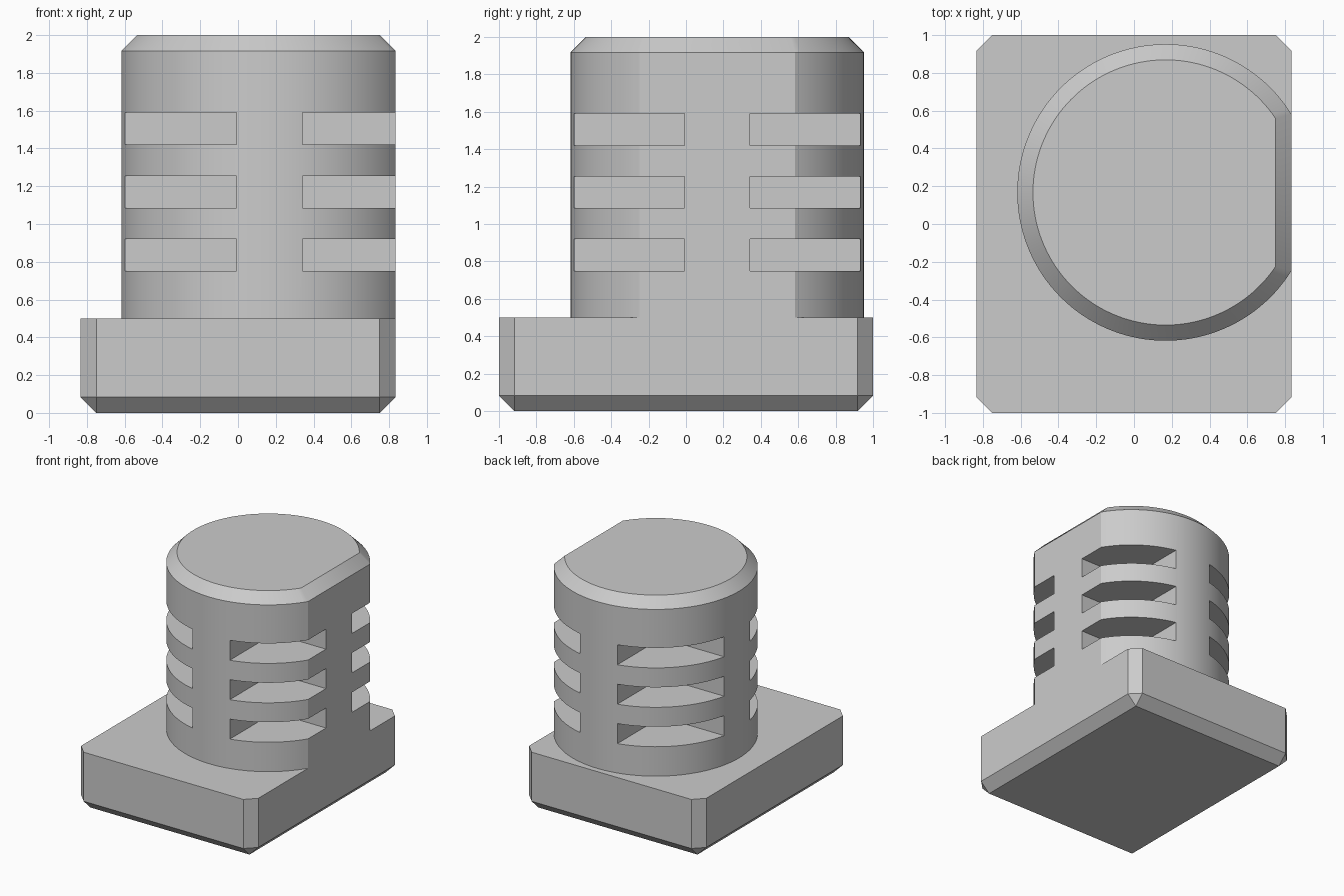
import bpy, bmesh, math

cube = bpy.data.objects.get("Cube")
if cube:
    bpy.data.objects.remove(cube, do_unlink=True)

# One plain grey
grey = bpy.data.materials.new("plain grey")
grey.use_nodes = True
colour = (0.6, 0.6, 0.6, 1)
grey.diffuse_color = colour
grey.node_tree.nodes["Principled BSDF"].inputs["Base Color"].default_value = colour

CHAMFER = 0.083
SIDE = 0.833          # half width of the base and position of the flat
AXIS = 0.167          # shaft axis, both x and y
RADIUS = 0.785
BASE_TOP = 0.5


def make_object(name, bm):
    bmesh.ops.recalc_face_normals(bm, faces=bm.faces)
    mesh = bpy.data.meshes.new(name)
    bm.to_mesh(mesh)
    bm.free()
    mesh.materials.append(grey)
    obj = bpy.data.objects.new(name, mesh)
    bpy.context.collection.objects.link(obj)
    return obj


def add_box(bm, low, high):
    verts = bmesh.ops.create_cube(bm, size=1)["verts"]
    for v in verts:
        for i in range(3):
            v.co[i] = high[i] if v.co[i] > 0 else low[i]


# Base block, chamfered on all edges except the top ones
bm = bmesh.new()
add_box(bm, (-SIDE, -1, 0), (SIDE, 1, BASE_TOP))
edges = [e for e in bm.edges if any(v.co.z < 0.01 for v in e.verts)]
bmesh.ops.bevel(bm, geom=edges, offset=CHAMFER, segments=1, affect='EDGES')
make_object("base_block", bm)


# Round shaft with a flat side and a chamfered top
def shaft_ring(bm, z, inset, steps=112):
    r = RADIUS - inset
    start = math.acos((SIDE - inset - AXIS) / r)
    sweep = 2 * (math.pi - start)
    angles = [start + sweep * i / steps for i in range(steps + 1)]
    return [bm.verts.new((AXIS + r * math.cos(a), AXIS + r * math.sin(a), z))
            for a in angles]


bm = bmesh.new()
rings = [shaft_ring(bm, BASE_TOP, 0), shaft_ring(bm, 2 - CHAMFER, 0),
         shaft_ring(bm, 2, CHAMFER)]
for lower, upper in zip(rings, rings[1:]):
    for i in range(len(lower)):
        j = (i + 1) % len(lower)
        bm.faces.new((lower[i], lower[j], upper[j], upper[i]))
bm.faces.new(rings[0][::-1])
bm.faces.new(rings[-1])
shaft = make_object("shaft", bm)

# Three rows of corner slots, leaving a cross-shaped core
bm = bmesh.new()
for z in (0.75, 1.085, 1.42):
    for sx in (-1, 1):
        for sy in (-1, 1):
            xs = sorted((AXIS + sx * 0.175, AXIS + sx))
            ys = sorted((AXIS + sy * 0.175, AXIS + sy))
            add_box(bm, (xs[0], ys[0], z), (xs[1], ys[1], z + 0.17))
cutter = make_object("slot_cutter", bm)
cutter.hide_render = True

cut = shaft.modifiers.new("slots", 'BOOLEAN')
cut.operation = 'DIFFERENCE'
cut.solver = 'EXACT'
cut.object = cutter
bpy.ops.object.select_all(action='DESELECT')
bpy.context.view_layer.objects.active = shaft
shaft.select_set(True)
bpy.ops.object.modifier_apply(modifier=cut.name)
bpy.data.objects.remove(cutter, do_unlink=True)
bpy.ops.object.shade_smooth_by_angle(angle=math.radians(25))
